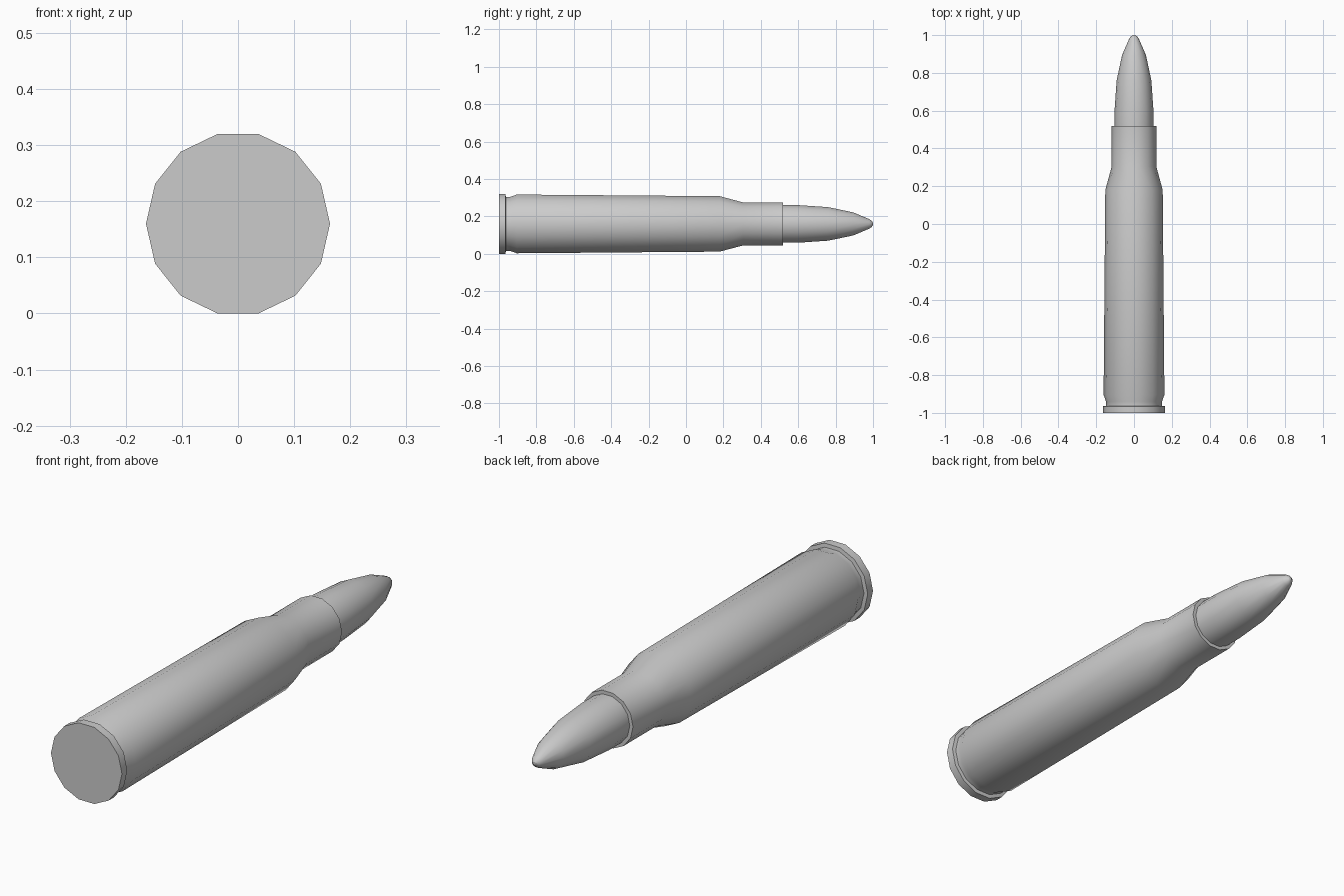
import bpy, bmesh
from math import cos, sin, pi, radians

if "Cube" in bpy.data.objects:
    bpy.data.objects.remove(bpy.data.objects["Cube"])

SIDES = 14
CENTRE_Z = 0.16


def lathe(name, profile, cap_start=False, cap_end=False):
    """Revolve (radius, y) points around the long y axis."""
    bm = bmesh.new()
    rings = []
    for r, y in profile:
        rings.append([bm.verts.new((r * cos(2 * pi * i / SIDES), y,
                                    CENTRE_Z + r * sin(2 * pi * i / SIDES)))
                      for i in range(SIDES)])
    for a, b in zip(rings, rings[1:]):
        for i in range(SIDES):
            j = (i + 1) % SIDES
            bm.faces.new((a[i], b[i], b[j], a[j]))
    if cap_start:
        bm.faces.new(rings[0])
    if cap_end:
        bm.faces.new(rings[-1][::-1])
    bmesh.ops.recalc_face_normals(bm, faces=bm.faces)
    # outward check: first side face must point away from the axis
    bm.normal_update()
    f = max(bm.faces, key=lambda f: f.calc_center_median().x)
    if f.normal.x < 0:
        bmesh.ops.reverse_faces(bm, faces=bm.faces)
    mesh = bpy.data.meshes.new(name)
    bm.to_mesh(mesh)
    bm.free()
    ob = bpy.data.objects.new(name, mesh)
    bpy.context.collection.objects.link(ob)
    bpy.ops.object.select_all(action='DESELECT')
    ob.select_set(True)
    bpy.context.view_layer.objects.active = ob
    bpy.ops.object.shade_smooth_by_angle(angle=radians(30))
    return ob


# Casing: rim, extractor groove, tapered body, shoulder, neck and mouth lip
lathe("casing", [(0.164, -1.0), (0.164, -0.965), (0.148, -0.963),
                 (0.148, -0.94), (0.161, -0.905), (0.152, 0.18),
                 (0.118, 0.305), (0.118, 0.518), (0.103, 0.518)],
      cap_start=True)

# Pointed projectile seated in the mouth
lathe("projectile", [(0.103, 0.518), (0.103, 0.60), (0.092, 0.76),
                     (0.063, 0.895), (0.026, 0.98), (0.018, 0.992),
                     (0.006, 1.0)],
      cap_end=True)
